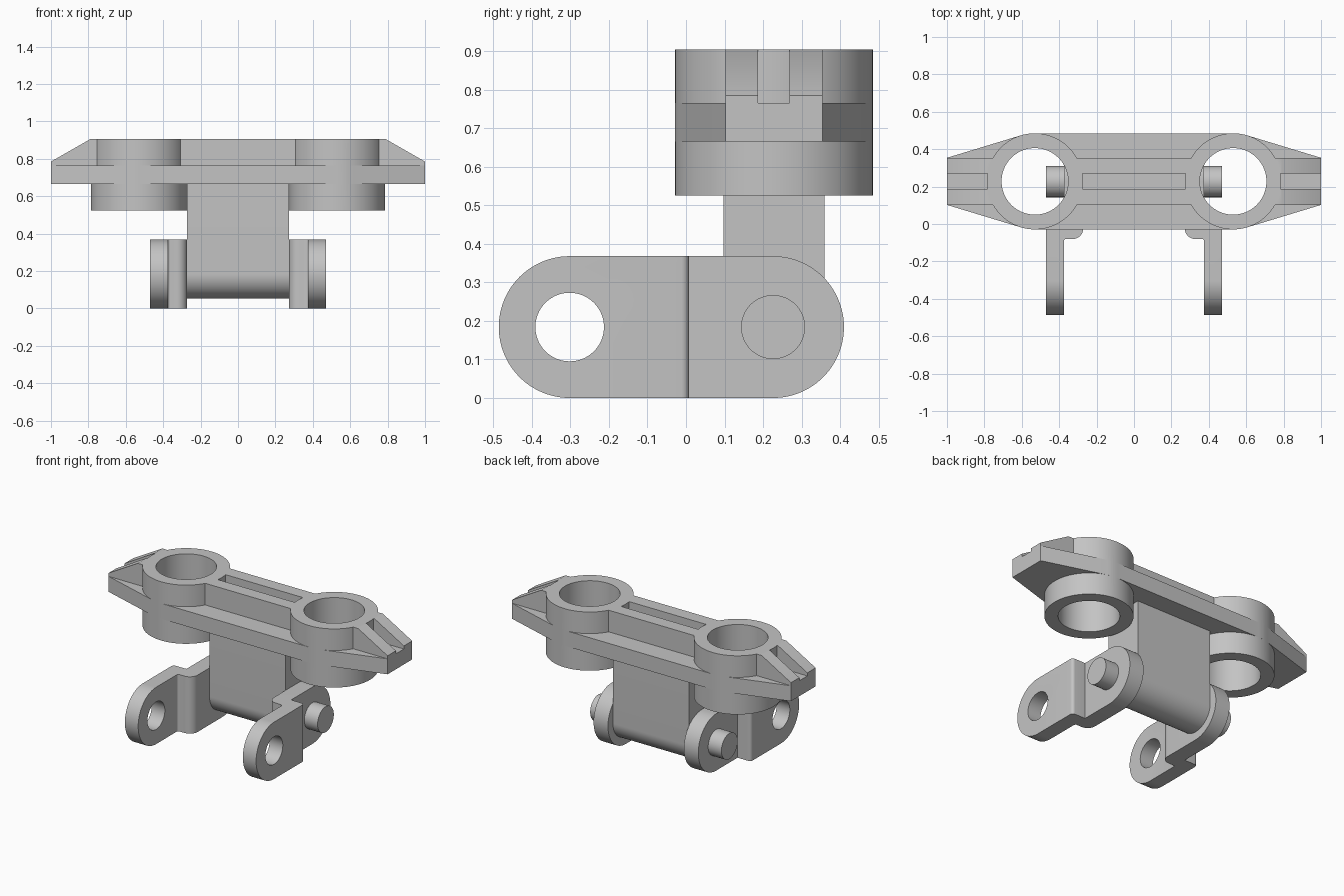
import bpy, bmesh
from math import pi, sin, cos, acos, atan2, hypot, radians

cube = bpy.data.objects.get("Cube")
if cube:
    bpy.data.objects.remove(cube, do_unlink=True)

grey = bpy.data.materials.new("plain grey")
grey.use_nodes = True
grey.diffuse_color = (0.55, 0.55, 0.55, 1)
grey.node_tree.nodes["Principled BSDF"].inputs["Base Color"].default_value = (0.55, 0.55, 0.55, 1)

MID_Y = 0.228                  # centre line of the bridge and hinge
RING_X, RING_R, BORE_R = 0.53, 0.257, 0.178
PIN_Z = 0.184


def arc(cx, cy, r, a0, a1, n):
    return [(cx + r * cos(a0 + (a1 - a0) * i / n),
             cy + r * sin(a0 + (a1 - a0) * i / n)) for i in range(n + 1)]


def circle(cx, cy, r, n=96):
    return arc(cx, cy, r, 0, 2 * pi, n)[:-1]


def prism(name, points, axis, lo, hi):
    """Extrude a closed profile along an axis from lo to hi."""
    place = {"x": lambda p, t: (t, p[0], p[1]),
             "y": lambda p, t: (p[0], t, p[1]),
             "z": lambda p, t: (p[0], p[1], t)}[axis]
    bm = bmesh.new()
    bottom = [bm.verts.new(place(p, lo)) for p in points]
    top = [bm.verts.new(place(p, hi)) for p in points]
    bm.faces.new(bottom)
    bm.faces.new(top)
    for i in range(len(points)):
        j = (i + 1) % len(points)
        bm.faces.new((bottom[i], bottom[j], top[j], top[i]))
    bmesh.ops.recalc_face_normals(bm, faces=bm.faces)
    mesh = bpy.data.meshes.new(name)
    bm.to_mesh(mesh)
    bm.free()
    mesh.materials.append(grey)
    obj = bpy.data.objects.new(name, mesh)
    bpy.context.collection.objects.link(obj)
    return obj


def activate(obj):
    bpy.ops.object.select_all(action="DESELECT")
    obj.select_set(True)
    bpy.context.view_layer.objects.active = obj


def combine(obj, other, operation):
    activate(obj)
    mod = obj.modifiers.new("combine", "BOOLEAN")
    mod.operation, mod.object, mod.solver = operation, other, "EXACT"
    bpy.ops.object.modifier_apply(modifier=mod.name)
    bpy.data.objects.remove(other, do_unlink=True)


def finish(obj):
    activate(obj)
    bpy.ops.object.shade_smooth_by_angle(angle=radians(30))


# Bridge plate: tapered ends running tangent into the ring circles
END_HALF = 0.126
reach = 1 - RING_X
tangent = atan2(END_HALF, reach) + acos(RING_R / hypot(reach, END_HALF))
quarter = [(1, END_HALF)] + arc(RING_X, 0, RING_R, tangent, pi / 2, 6)
half = quarter + [(-x, y) for x, y in reversed(quarter)]
outline = half + [(x, -y) for x, y in reversed(half)]
bridge = prism("bridge", [(x, y + MID_Y) for x, y in outline], "z", 0.665, 0.765)

# Two rails on the plate, sloping down at both ends, with a slot between
rail = [(-1, 0.72), (1, 0.72), (1, 0.785), (0.79, 0.905), (-0.79, 0.905), (-1, 0.785)]
for side in (-1, 1):
    lo, hi = sorted((MID_Y + side * 0.041, MID_Y + side * END_HALF))
    combine(bridge, prism("rail", rail, "y", lo, hi), "UNION")

# Bored rings
for x in (-RING_X, RING_X):
    combine(bridge, prism("ring", circle(x, MID_Y, RING_R), "z", 0.525, 0.905), "UNION")
for x in (-RING_X, RING_X):
    combine(bridge, prism("bore", circle(x, MID_Y, BORE_R), "z", 0.4, 1.1), "DIFFERENCE")

# Hanging lug with rounded lower end
lug = [(MID_Y + 0.131, 0.7), (MID_Y - 0.131, 0.7)] + arc(MID_Y, PIN_Z, 0.131, pi, 2 * pi, 40)
combine(bridge, prism("lug", lug, "x", -0.272, 0.272), "UNION")
finish(bridge)

# Joggled yoke arms: stepped plan trimmed by a rounded side profile
plan = ([(0.375, -0.6), (0.47, -0.6)]
        + arc(0.45, -0.012, 0.02, 0, pi / 2, 6)
        + [(0.375, 0.008), (0.375, 0.5), (0.272, 0.5)]
        + arc(0.327, -0.025, 0.055, pi, 1.5 * pi, 10)
        + arc(0.363, -0.092, 0.012, pi / 2, 0, 4))
side_profile = (arc(0.226, PIN_Z, 0.184, -pi / 2, pi / 2, 48)
                + arc(-0.302, PIN_Z, 0.184, pi / 2, 1.5 * pi, 48))
for side, label in ((1, "left"), (-1, "right")):
    points = [(side * x, y) for x, y in plan]
    arm = prism(label + "_yoke_arm", points, "z", -0.1, 0.5)
    combine(arm, prism("trim", side_profile, "x", -0.8, 0.8), "INTERSECT")
    combine(arm, prism("eye", circle(-0.302, PIN_Z, 0.089, 64), "x", -0.8, 0.8), "DIFFERENCE")
    finish(arm)

# Hinge pin
finish(prism("hinge_pin", circle(0.226, PIN_Z, 0.083, 64), "x", -0.47, 0.47))
